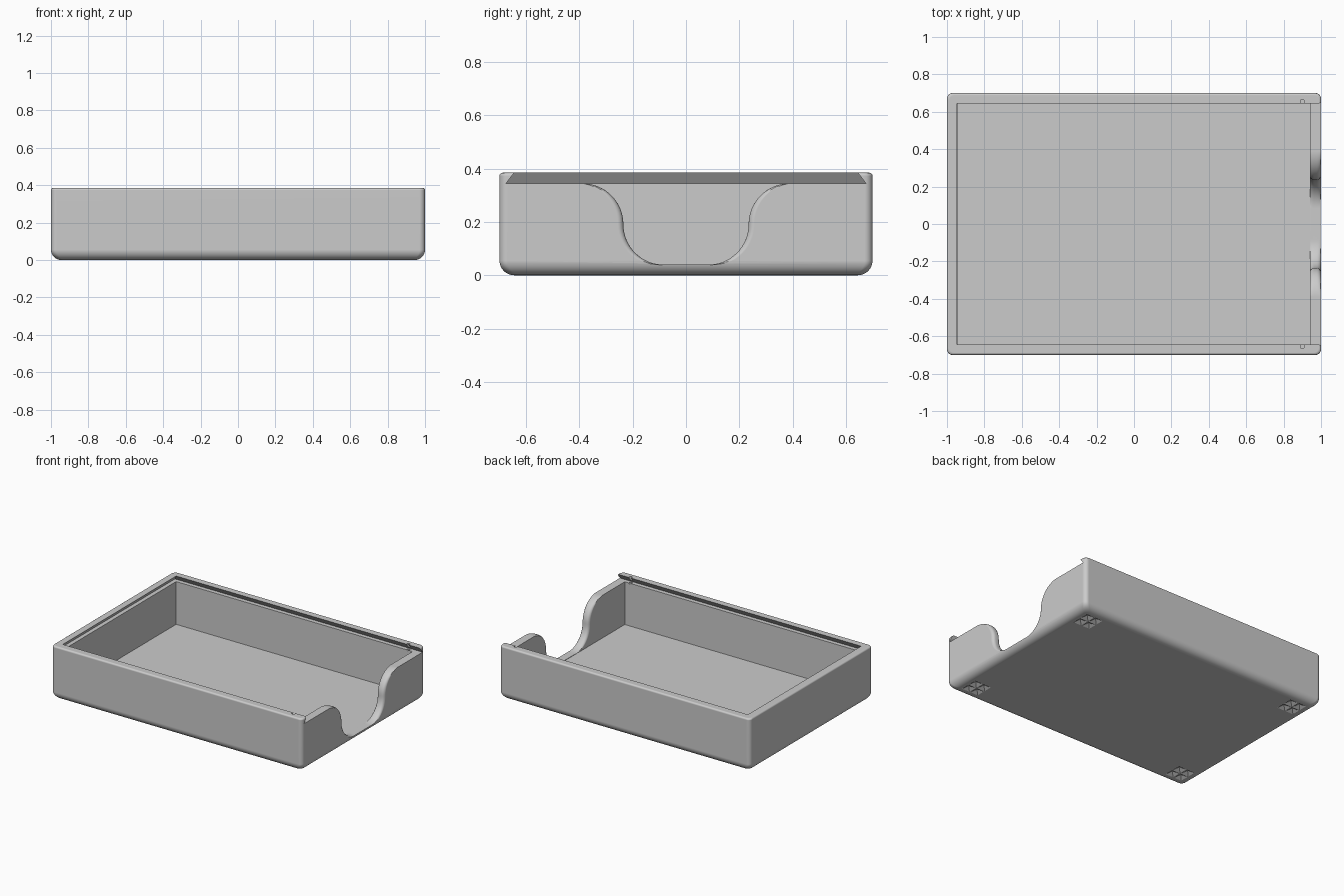
import bpy, bmesh
from math import sin, cos, pi, sqrt

if "Cube" in bpy.data.objects:
    bpy.data.objects.remove(bpy.data.objects["Cube"], do_unlink=True)

grey = bpy.data.materials.new("light grey")
grey.use_nodes = True
GREY = (0.6, 0.6, 0.6, 1)
grey.diffuse_color = GREY
grey.node_tree.nodes["Principled BSDF"].inputs["Base Color"].default_value = GREY


def loft(bm, rings):
    """Closed solid through rings that have equal point counts."""
    loops = [[bm.verts.new(p) for p in ring] for ring in rings]
    for a, b in zip(loops, loops[1:]):
        for i in range(len(a)):
            j = (i + 1) % len(a)
            bm.faces.new((a[i], a[j], b[j], b[i]))
    bm.faces.new(loops[0][::-1])
    bm.faces.new(loops[-1])


def make(name, solids):
    bm = bmesh.new()
    for rings in solids:
        loft(bm, rings)
    bmesh.ops.recalc_face_normals(bm, faces=bm.faces)
    mesh = bpy.data.meshes.new(name)
    bm.to_mesh(mesh)
    bm.free()
    mesh.materials.append(grey)
    obj = bpy.data.objects.new(name, mesh)
    bpy.context.collection.objects.link(obj)
    return obj


def rect(x0, x1, y, z):
    return [(x0, -y, z), (x1, -y, z), (x1, y, z), (x0, y, z)]


def rounded_rect(inset, z, radius=0.03, steps=6):
    cx, cy = 1 - inset - radius, 0.7 - inset - radius
    corners = ((cx, cy), (-cx, cy), (-cx, -cy), (cx, -cy))
    return [(x + radius * cos(a), y + radius * sin(a), z)
            for k, (x, y) in enumerate(corners)
            for a in [(k + i / steps) * pi / 2 for i in range(steps + 1)]]


# Outer body: soft bottom edge, small round on the top edge
HEIGHT, LEDGE, BOTTOM_R, TOP_R = 0.385, 0.345, 0.055, 0.012
quarter = [i / 8 * pi / 2 for i in range(9)]
rings = [rounded_rect(BOTTOM_R * (1 - sin(a)), BOTTOM_R * (1 - cos(a))) for a in quarter]
rings += [rounded_rect(TOP_R * (1 - cos(a)), HEIGHT - TOP_R * (1 - sin(a))) for a in quarter[::2]]
tray = make("tray", [rings])

# Inside space and the dovetail channel for a sliding lid, open at +x
cavity = make("cavity_cutter", [[rect(-0.945, 0.94, 0.645, z) for z in (0.037, 0.36)]])
channel = make("lid_channel_cutter", [[rect(-0.975, 1.1, 0.675, LEDGE),
                                       rect(-0.934, 1.1, 0.634, 0.4)]])

# Finger cutout in the end wall, an S-curve on each side with rounded rims
R, ZC, Y_OUT, Y_IN, ROUND = 0.154, 0.191, 0.389, 0.081, 0.022


def cutout_ring(x, e):
    half = [(Y_OUT, 0.37)]
    for i in range(17):
        t = i / 16 * pi / 2
        r = R - e * sin(t)
        half.append((Y_OUT - r * sin(t), ZC + r * cos(t)))
    for i in range(1, 17):
        t = i / 16 * pi / 2
        r = R - 0.003 + e * cos(t) + 0.003 * cos(t)
        half.append((Y_IN + r * cos(t), ZC - r * sin(t)))
    return [(x, y, z) for y, z in half] + [(x, -y, z) for y, z in half[::-1]]


flare = [(ROUND * (1 - cos(a)), ROUND * (1 - sin(a))) for a in quarter[::2]]
sections = [(0.92, ROUND)] + [(0.94 + d, e) for d, e in flare]
sections += [(1 - d, e) for d, e in flare[::-1]] + [(1.05, ROUND)]
cutout = make("finger_cutout_cutter", [[cutout_ring(x, e) for x, e in sections]])

# Lid detents near the open end, and groups of pyramid pits under each corner
details = []
for sy in (-1, 1):
    details.append([[(0.9 + 0.011 * cos(k * pi / 8), sy * 0.655 + 0.011 * sin(k * pi / 8), z)
                     for k in range(16)] for z in (0.34, 0.4)])
    for sx in (-1, 1):
        for dx in (-0.035, 0.035):
            for dy in (-0.035, 0.035):
                cx, cy = sx * 0.865 + dx, sy * 0.565 + dy
                details.append([[(cx + s * u, cy + s * v, z) for u, v in
                                 ((-1, -1), (1, -1), (1, 1), (-1, 1))]
                                for s, z in ((0.045, -0.01), (0.031, 0), (0.001, 0.02))])
detail = make("detail_cutter", details)

# Cut the tray
bpy.ops.object.select_all(action="DESELECT")
bpy.context.view_layer.objects.active = tray
tray.select_set(True)
for cutter in (cavity, channel, cutout, detail):
    cutter.hide_render = True
    mod = tray.modifiers.new(cutter.name, "BOOLEAN")
    mod.operation = "DIFFERENCE"
    mod.solver = "EXACT"
    mod.object = cutter
    bpy.ops.object.modifier_apply(modifier=mod.name)
    bpy.data.objects.remove(cutter, do_unlink=True)

# Smooth the rounds while keeping flat walls flat
bpy.ops.object.shade_smooth_by_angle(angle=pi / 6)
weighted = tray.modifiers.new("flat_walls", "WEIGHTED_NORMAL")
weighted.keep_sharp = True
